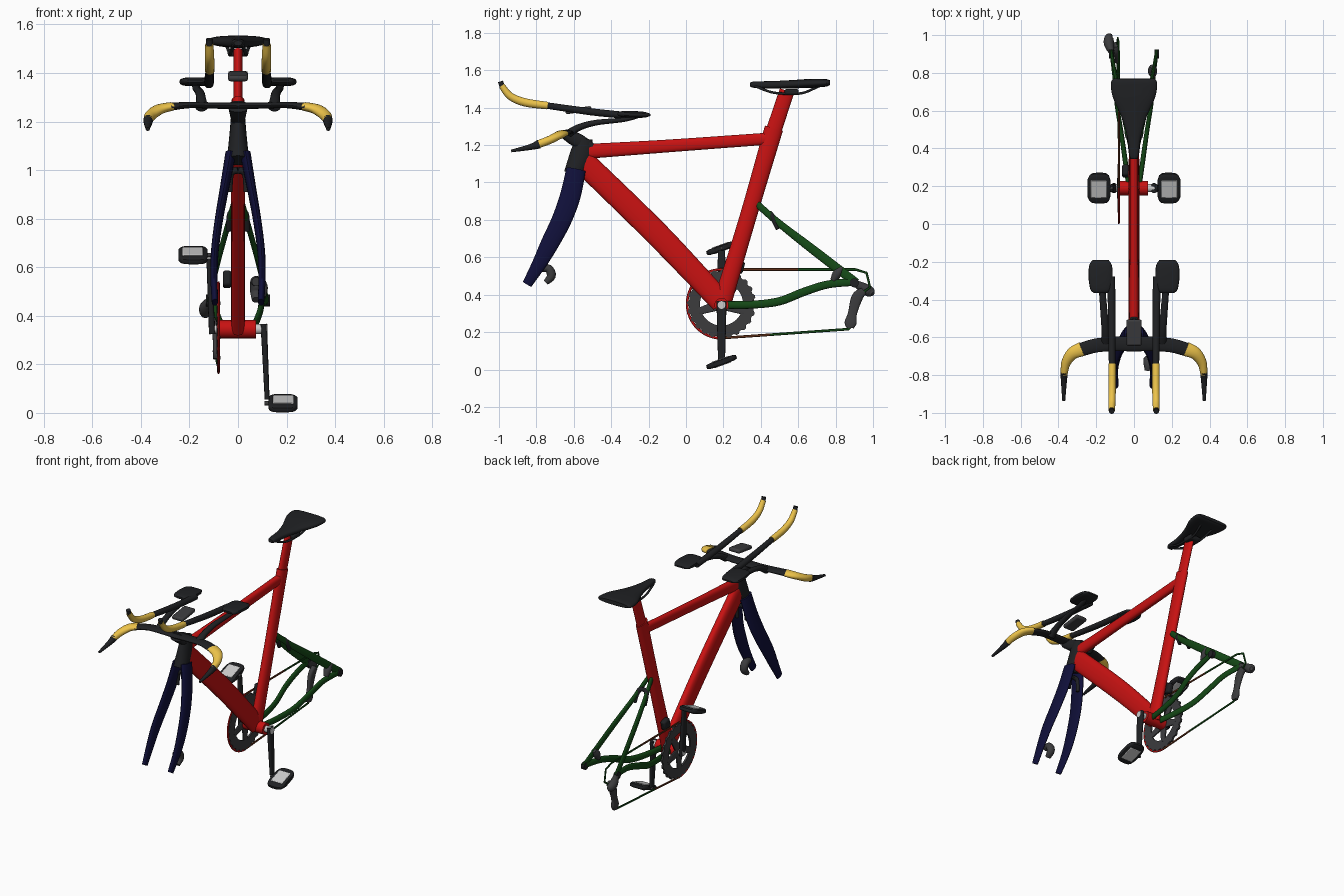
import bpy, bmesh, math
from mathutils import Vector, Matrix


def mat(name, r, g, b):
    m = bpy.data.materials.new(name)
    m.diffuse_color = (r, g, b, 1)
    return m


RED = mat("red", .58, .006, .006)
NAVY = mat("navy", .005, .005, .042)
GREEN = mat("green", .007, .065, .008)
BROWN = mat("brown", .12, .03, .01)
YELLOW = mat("yellow", .85, .55, .07)
BLACK = mat("black", .014, .015, .017)
GREY = mat("dark_grey", .045, .045, .048)
SILVER = mat("silver", .55, .55, .57)


def finish(name, bm, m, mirror=False, bevel=0):
    bmesh.ops.recalc_face_normals(bm, faces=bm.faces)
    me = bpy.data.meshes.new(name)
    bm.to_mesh(me)
    bm.free()
    ob = bpy.data.objects.new(name, me)
    bpy.context.collection.objects.link(ob)
    me.materials.append(m)
    bpy.ops.object.select_all(action='DESELECT')
    ob.select_set(True)
    bpy.context.view_layer.objects.active = ob
    bpy.ops.object.shade_smooth_by_angle(angle=math.radians(40))
    if bevel:
        b = ob.modifiers.new("bevel", 'BEVEL')
        b.width, b.segments = bevel, 2
    if mirror:
        ob.modifiers.new("mirror", 'MIRROR')
    return ob


def spline(pts, steps):
    """Catmull-Rom through points of any dimension."""
    out = []
    for i in range(len(pts) - 1):
        p = [pts[max(0, i - 1)], pts[i], pts[i + 1], pts[min(len(pts) - 1, i + 2)]]
        for s in range(steps):
            t = s / steps
            out.append([.5 * (2 * b + (c - a) * t + (2 * a - 5 * b + 4 * c - d) * t * t
                              + (3 * b - a - 3 * c + d) * t ** 3) for a, b, c, d in zip(*p)])
    return out + [list(pts[-1])]


def sweep(name, pts, m, mirror=False, ref=(1, 0, 0), steps=6, power=2, sides=20):
    """Loft of oval sections: each point is x, y, z, half size along ref, half size across."""
    rows = spline(pts, steps if len(pts) > 2 else 1)
    bm, rings = bmesh.new(), []
    for i, r in enumerate(rows):
        t = (Vector(rows[min(i + 1, len(rows) - 1)][:3]) - Vector(rows[max(i - 1, 0)][:3])).normalized()
        u = Vector(ref)
        u = (u - t * u.dot(t)).normalized()
        v, ring = t.cross(u), []
        for k in range(sides):
            c, s = math.cos(k * math.tau / sides), math.sin(k * math.tau / sides)
            c = math.copysign(abs(c) ** (2 / power), c)
            s = math.copysign(abs(s) ** (2 / power), s)
            ring.append(bm.verts.new(Vector(r[:3]) + u * c * r[3] + v * s * r[4]))
        rings.append(ring)
    for a, b in zip(rings, rings[1:]):
        for k in range(sides):
            bm.faces.new((a[k], a[(k + 1) % sides], b[(k + 1) % sides], b[k]))
    bm.faces.new(rings[0])
    bm.faces.new(rings[-1])
    return finish(name, bm, m, mirror)


def box(name, loc, size, m, tilt=0, bevel=.01, mirror=False):
    bm = bmesh.new()
    bmesh.ops.create_cube(bm, size=1, matrix=Matrix.Translation(loc)
                          @ Matrix.Rotation(math.radians(tilt), 4, 'X') @ Matrix.Diagonal((*size, 1)))
    return finish(name, bm, m, mirror, bevel)


def rod(name, a, b, r, m, mirror=False, ref=(0, 0, 1)):
    return sweep(name, [(*a, r, r), (*b, r, r)], m, mirror, ref)


# Main frame
sweep("seat_tube", [(0, .19, .345, .03, .05), (0, .33, .81, .028, .045), (0, .47, 1.29, .026, .05)], RED)
sweep("seat_post", [(0, .45, 1.22, .019, .042), (0, .54, 1.49, .019, .04)], RED)
sweep("top_tube", [(0, -.55, 1.165, .026, .04), (0, -.1, 1.195, .022, .034), (0, .45, 1.235, .022, .032)], RED, power=2.5)
sweep("down_tube", [(0, -.55, 1.11, .03, .065), (0, -.15, .72, .028, .066), (0, .19, .36, .028, .06)], RED, power=2.5)
rod("bottom_bracket", (-.075, .19, .345), (.075, .19, .345), .038, RED)
rod("crank_axle", (-.12, .19, .345), (.122, .19, .345), .021, SILVER)
sweep("head_tube", [(0, -.545, 1.235, .028, .045), (0, -.56, 1.15, .035, .06), (0, -.605, 1.04, .046, .05)], BLACK)
sweep("stem", [(0, -.5, 1.19, .022, .02), (0, -.58, 1.225, .03, .038), (0, -.655, 1.262, .04, .025)], BLACK, power=3)

# Fork blades
sweep("fork_blade", [(.03, -.588, 1.07, .022, .052), (.055, -.618, .93, .019, .055), (.078, -.665, .8, .017, .053),
                     (.095, -.73, .67, .016, .048), (.099, -.785, .565, .015, .038), (.095, -.85, .455, .013, .026)],
      NAVY, True)
sweep("front_caliper", [(.075, -.775, .54, .018, .018), (.075, -.735, .54, .025, .022), (.075, -.72, .5, .025, .024),
                        (.075, -.75, .465, .018, .015)], GREY, steps=4)
sweep("front_brake", [(0, -.59, 1.0, .012, .014), (.03, -.585, .985, .014, .014), (.035, -.59, .91, .01, .012)],
      BLACK, True, ref=(0, 1, 0))

# Rear stays
sweep("chain_stay", [(.03, .21, .345, .012, .02), (.05, .36, .347, .013, .021), (.07, .5, .365, .012, .022),
                     (.09, .63, .415, .012, .022), (.1, .76, .455, .012, .021), (.12, .91, .468, .01, .02)], GREEN, True)
sweep("seat_stay", [(.012, .38, .885, .01, .018), (.04, .5, .78, .011, .019), (.078, .68, .64, .01, .024),
                    (.12, .91, .463, .008, .024)], GREEN, True)
sweep("rear_brake", [(0, .45, .835, .012, .014), (.03, .46, .82, .014, .014), (.038, .49, .75, .01, .012)],
      BLACK, True, ref=(0, 1, 0))
sweep("rear_caliper", [(.1, .785, .475, .015, .015), (.098, .81, .515, .025, .025), (.098, .835, .545, .015, .012)],
      GREY, steps=4)
rod("rear_dropout", (.108, .9, .463), (.132, .9, .463), .024, BLACK, True)

# Saddle with rails
sweep("saddle", [(0, .343, 1.523, .016, .01), (0, .365, 1.523, .024, .017), (0, .46, 1.522, .036, .02),
                 (0, .56, 1.525, .064, .022), (0, .65, 1.529, .104, .024), (0, .7, 1.531, .119, .023),
                 (0, .75, 1.533, .122, .02), (0, .77, 1.535, .108, .012)], BLACK, power=2.6, sides=28)
sweep("saddle_rail", [(.02, .37, 1.515, .007, .007), (.03, .46, 1.482, .007, .007), (.034, .55, 1.475, .007, .007),
                      (.034, .63, 1.48, .007, .007), (.05, .72, 1.52, .007, .007)], BLACK, True, sides=10)
box("saddle_clamp", (0, .565, 1.484), (.085, .075, .032), BLACK)

# Base bar with grips and brake levers
Z = (0, 0, 1)
sweep("base_bar", [(0, -.635, 1.265, .014, .04), (.1, -.635, 1.266, .013, .038), (.2, -.643, 1.268, .013, .037),
                   (.285, -.667, 1.26, .017, .036)], BLACK, True, Z)
sweep("bar_grip", [(.275, -.662, 1.262, .018, .038), (.325, -.685, 1.25, .021, .033), (.36, -.735, 1.225, .022, .025),
                   (.37, -.795, 1.203, .021, .018)], YELLOW, True, Z)
sweep("brake_lever", [(.37, -.785, 1.205, .024, .02), (.371, -.83, 1.19, .016, .016), (.372, -.935, 1.168, .007, .008)],
      BLACK, True, Z)

# Aero extensions, arm pads and computer
sweep("extension", [(.12, -.28, 1.355, .02, .018), (.118, -.5, 1.377, .02, .019), (.116, -.755, 1.413, .017, .017)],
      BLACK, True)
sweep("extension_grip", [(.116, -.74, 1.411, .02, .02), (.116, -.86, 1.428, .02, .022), (.117, -.94, 1.462, .019, .02),
                         (.118, -.985, 1.518, .017, .017)], YELLOW, True)
rod("extension_tip", (.118, -.982, 1.51), (.118, -.992, 1.54), .014, BLACK, True)
sweep("pad_bracket", [(.15, -.63, 1.26, .026, .022), (.152, -.57, 1.295, .02, .018), (.158, -.48, 1.32, .019, .015),
                      (.17, -.33, 1.336, .017, .012), (.175, -.26, 1.355, .015, .012)], BLACK, True)
sweep("arm_pad", [(.177, -.365, 1.366, .035, .006), (.177, -.345, 1.366, .054, .015), (.177, -.28, 1.364, .064, .018),
                  (.177, -.22, 1.362, .06, .015), (.177, -.19, 1.361, .042, .005)], BLACK, True, power=3)
box("computer", (0, -.575, 1.387), (.082, .14, .026), GREY, tilt=8)

# Cranks and pedals: one down on the right, one up on the left
for side, s in (("right", 1), ("left", -1)):
    zc = .345 - s * .305
    sweep(side + "_crank", [(s * .105, .19, .345 + s * .02, .013, .026), (s * .108, .19, .345 - s * .02, .013, .026),
                            (s * .12, .19, .345 - s * .29, .01, .019)], BLACK, power=3)
    rod(side + "_pedal_axle", (s * .11, .19, zc), (s * .2, .19, zc), .009, GREY)
    sweep(side + "_pedal", [(s * .125, .19, zc, .045, .012), (s * .145, .19, zc, .082, .016),
                            (s * .222, .19, zc, .082, .016), (s * .245, .19, zc, .05, .012)], BLACK,
          ref=(0, .94, .34), steps=3, power=4)
    box(side + "_pedal_plate", (s * .187, .19, zc), (.085, .1, .037), SILVER, tilt=20, bevel=.004)

# Toothed chainring with spider arms
bm, n = bmesh.new(), 96
loop = []
for k in range(n):
    a = k * math.tau / n
    r = .184 if k % 4 < 2 else .174
    loop.append([bm.verts.new((x, .19 + q * math.sin(a), .35 + q * math.cos(a)))
                 for x, q in ((-.086, .115), (-.086, r), (-.074, r), (-.074, .115))])
for k in range(n):
    p, q = loop[k], loop[(k + 1) % n]
    for j in range(4):
        bm.faces.new((p[j], q[j], q[(j + 1) % 4], p[(j + 1) % 4]))
finish("chainring", bm, GREY)
for k in range(5):
    a = math.radians(36 + 72 * k)
    sweep(f"spider_arm_{k + 1}", [(-.082, .19, .35, .008, .03),
          (-.08, .19 + .13 * math.sin(a), .35 + .13 * math.cos(a), .007, .018)], GREY, power=4)


# Chain
def chain(name, pts, m):
    sweep(name, [(*p, .005, .007) for p in pts], m, steps=1, sides=8)


chain("chain_front", [(-.08, .19 - .184 * math.sin(a), .351 + .184 * math.cos(a))
                      for a in [math.pi * k / 24 for k in range(25)]], RED)
chain("chain_top_front", [(-.08, .19, .535), (-.08, .6, .535)], BROWN)
chain("chain_bottom_front", [(-.08, .19, .168), (-.081, .45, .186)], BROWN)
chain("chain_top_rear", [(-.08, .6, .535), (-.08, .905, .535), (-.082, .965, .517), (-.086, .984, .44), (-.09, .93, .4)], GREEN)
chain("chain_bottom_rear", [(-.081, .45, .186), (-.088, .87, .216), (-.09, .9, .25)], GREEN)

# Gear changers
sweep("rear_gear_body", [(-.115, .9, .465, .012, .016), (-.132, .95, .435, .026, .028), (-.132, .985, .415, .024, .028),
                         (-.12, 1.0, .405, .01, .012)], GREY, steps=4)
sweep("rear_gear_cage", [(-.098, .95, .42, .016, .02), (-.095, .915, .385, .016, .03), (-.092, .89, .3, .012, .024),
                         (-.09, .88, .25, .014, .032), (-.09, .877, .222, .012, .02)], GREY, power=3)
box("front_gear_changer", (-.045, .28, .55), (.035, .06, .065), BLACK, tilt=-15)
